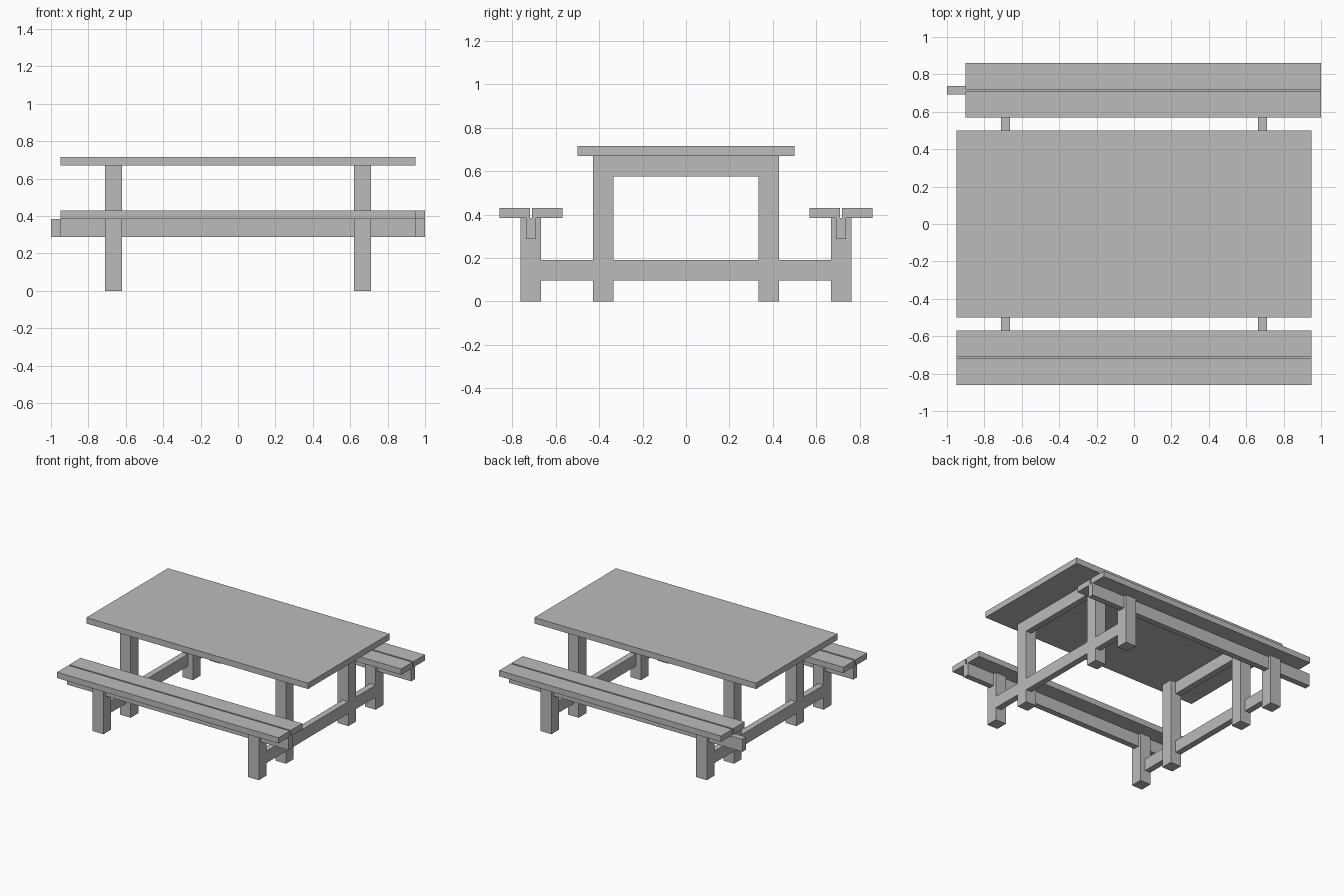
import bpy
import bmesh
from mathutils import Matrix, Vector

default = bpy.data.objects.get("Cube")
if default:
    bpy.data.objects.remove(default, do_unlink=True)

GREY = (0.5, 0.5, 0.5, 1.0)
timber = bpy.data.materials.new("grey_timber")
timber.use_nodes = True
timber.diffuse_color = GREY
bsdf = next(n for n in timber.node_tree.nodes if n.type == 'BSDF_PRINCIPLED')
bsdf.inputs["Base Color"].default_value = GREY


def board(name, x, y, z):
    """Flat-sided board spanning the given (min, max) ranges."""
    low, high = (Vector(c) for c in zip(x, y, z))
    bm = bmesh.new()
    bmesh.ops.create_cube(bm, size=1.0)
    bm.transform(Matrix.Translation((low + high) / 2)
                 @ Matrix.Diagonal((high - low).to_4d()))
    mesh = bpy.data.meshes.new(name)
    bm.to_mesh(mesh)
    bm.free()
    mesh.materials.append(timber)
    obj = bpy.data.objects.new(name, mesh)
    bpy.context.scene.collection.objects.link(obj)


def flip(span, sign):
    """Mirror a range to the side given by sign."""
    return tuple(sorted(sign * v for v in span))


TOP_Z = 0.67      # underside of the table top
SEAT_Z = 0.385    # underside of the seat planks
LEG_X = (0.62, 0.712)
RAIL_X = (0.664, 0.712)
TABLE_LEG_Y = (0.335, 0.428)
BENCH_LEG_Y = (0.668, 0.762)

# Table top
board("table_top", (-0.95, 0.95), (-0.5, 0.5), (TOP_Z, 0.716))

# End frames: legs joined by a floor rail and a rail under the top
for side, sx in (("left", 1), ("right", -1)):
    leg_x, rail_x = flip(LEG_X, sx), flip(RAIL_X, sx)
    board(f"{side}_lower_rail", rail_x, (-0.762, 0.762), (0.097, 0.19))
    board(f"{side}_upper_rail", rail_x, (-0.335, 0.335), (0.575, TOP_Z))
    for end, sy in (("front", -1), ("back", 1)):
        board(f"{end}_{side}_table_leg", leg_x, flip(TABLE_LEG_Y, sy), (0, TOP_Z))
        board(f"{end}_{side}_bench_leg", leg_x, flip(BENCH_LEG_Y, sy), (0, SEAT_Z))

# Benches: two planks on a centre beam; the back one is shifted along x
for end, sy, plank_x, beam_x in (("front", -1, (-0.95, 0.95), (-0.95, 0.95)),
                                 ("back", 1, (-0.902, 1.0), (-1.0, 1.0))):
    board(f"{end}_bench_beam", beam_x, flip((0.692, 0.738), sy), (0.288, SEAT_Z))
    board(f"{end}_inner_plank", plank_x, flip((0.57, 0.709), sy), (SEAT_Z, 0.43))
    board(f"{end}_outer_plank", plank_x, flip((0.72, 0.86), sy), (SEAT_Z, 0.43))
